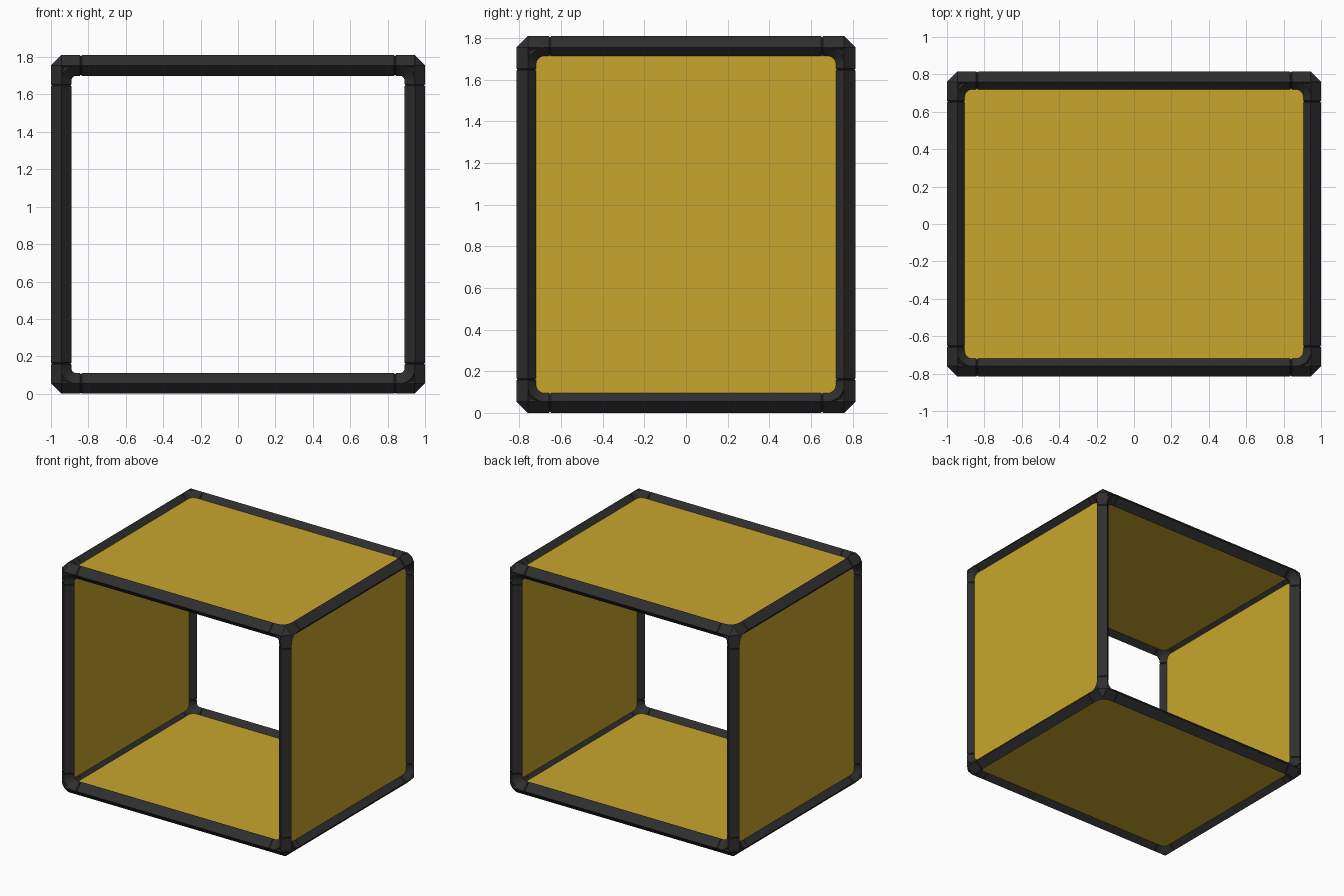
import bpy, bmesh, math
from mathutils import Vector
from itertools import product

old = bpy.data.objects.get("Cube")
if old:
    bpy.data.objects.remove(old, do_unlink=True)


def material(name, color):
    m = bpy.data.materials.new(name)
    m.use_nodes = True
    m.diffuse_color = (*color, 1)
    m.node_tree.nodes["Principled BSDF"].inputs["Base Color"].default_value = (*color, 1)
    return m


BLACK = material("frame_black", (0.028, 0.028, 0.028))
YELLOW = material("panel_yellow", (0.58, 0.38, 0.026))

HALF = Vector((0.945, 0.76, 0.85))   # frame centre lines, from the middle
MID = Vector((0, 0, 0.905))
R = 0.055                            # half width of the diamond section
SLEEVE = 0.105                       # length of each corner arm
BEND = 0.08                          # radius of the corner fillets
AXES = [Vector((1, 0, 0)), Vector((0, 1, 0)), Vector((0, 0, 1))]


def finish(bm, name, mat, smooth=False):
    bmesh.ops.recalc_face_normals(bm, faces=bm.faces)
    me = bpy.data.meshes.new(name)
    bm.to_mesh(me)
    bm.free()
    me.materials.append(mat)
    ob = bpy.data.objects.new(name, me)
    bpy.context.collection.objects.link(ob)
    if smooth:
        bpy.ops.object.select_all(action="DESELECT")
        ob.select_set(True)
        bpy.context.view_layer.objects.active = ob
        bpy.ops.object.shade_smooth_by_angle(angle=math.radians(30))
    return ob


def sweep(bm, stations):
    """Diamond tube through (centre, side, up, radius) stations, with capped ends."""
    rings = [[bm.verts.new(c + d * r) for d in (u, v, -u, -v)] for c, u, v, r in stations]
    for a, b in zip(rings, rings[1:]):
        for i in range(4):
            j = (i + 1) % 4
            bm.faces.new((a[i], a[j], b[j], b[i]))
    bm.faces.new(rings[0])
    bm.faces.new(rings[-1])


def bar(name, axis, s, t):
    """Straight edge bar with slightly tapered ends that read as seams."""
    u, v = AXES[(axis + 1) % 3], AXES[(axis + 2) % 3]
    centre = MID + u * s * HALF[(axis + 1) % 3] + v * t * HALF[(axis + 2) % 3]
    end = HALF[axis] - SLEEVE
    bm = bmesh.new()
    sweep(bm, [(centre + AXES[axis] * p, u, v, r) for p, r in
               ((-end, R - 0.006), (0.006 - end, R), (end - 0.006, R), (end, R - 0.006))])
    finish(bm, name, BLACK)


def corner(name, signs):
    """Three arms, filleted together, around a pointed outer knob."""
    inward = [-AXES[i] * signs[i] for i in range(3)]
    centre = MID + Vector([HALF[i] * signs[i] for i in range(3)])
    bm = bmesh.new()
    # pointed knob
    tips = [bm.verts.new(centre + d * R * s) for d in AXES for s in (1, -1)]
    bmesh.ops.convex_hull(bm, input=tips)
    for i in range(3):
        a, b, c = inward[i], inward[(i + 1) % 3], inward[(i + 2) % 3]
        # arm
        sweep(bm, [(centre, b, c, R), (centre + a * (SLEEVE - 0.004), b, c, R),
                   (centre + a * SLEEVE, b, c, R - 0.004)])
        # fillet between two arms
        hub = centre + (a + b) * BEND
        stations = []
        for k in range(9):
            ang = math.pi / 2 * k / 8
            out = -a * math.sin(ang) - b * math.cos(ang)
            stations.append((hub + out * BEND, out, c, R))
        sweep(bm, stations)
    finish(bm, name, BLACK, smooth=True)


def panel(name, axis, sign):
    """Thin sheet set into the middle of the surrounding bars."""
    size = HALF * 2
    size[axis] = 0.03
    bm = bmesh.new()
    bmesh.ops.create_cube(bm, size=1)
    bmesh.ops.scale(bm, vec=size, verts=bm.verts)
    bmesh.ops.translate(bm, vec=MID + AXES[axis] * sign * HALF[axis], verts=bm.verts)
    finish(bm, name, YELLOW)


SIDE = [{1: "left", -1: "right"}, {1: "back", -1: "front"}, {1: "top", -1: "bottom"}]

# frame bars
for axis in range(3):
    for s, t in product((1, -1), repeat=2):
        bar(f"{SIDE[(axis + 1) % 3][s]}_{SIDE[(axis + 2) % 3][t]}_bar", axis, s, t)

# corner joints
for signs in product((1, -1), repeat=3):
    corner("_".join(SIDE[i][signs[i]] for i in range(3)) + "_corner", signs)

# panels: sides, top and bottom, open at front and back
for axis, sign in product((0, 2), (1, -1)):
    panel(f"{SIDE[axis][sign]}_panel", axis, sign)
